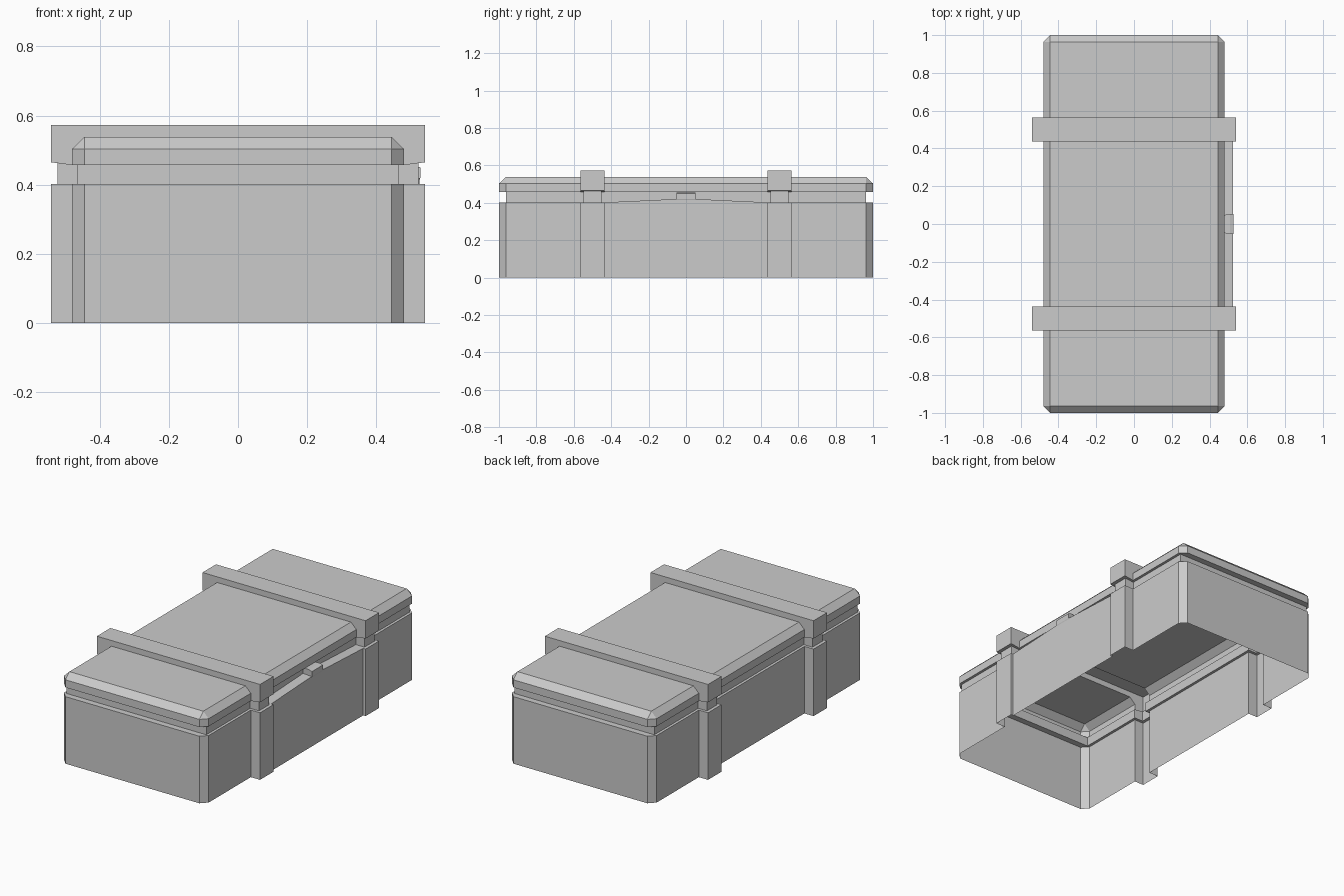
import bpy, bmesh

if "Cube" in bpy.data.objects:
    bpy.data.objects.remove(bpy.data.objects["Cube"])

# Half cross-sections (x, z) from the open bottom up to the lid top
PLAIN = [(.48, 0), (.48, .402), (.464, .402), (.464, .457), (.48, .457), (.48, .503), (.444, .538)]
STRAP_EDGE = [(.541, 0), (.541, .402), (.464, .402), (.464, .457), (.541, .465), (.541, .572), (.541, .572)]
STRAP_MID = [(.541, 0), (.541, .402), (.522, .402), (.522, .463), (.541, .465), (.541, .572), (.541, .572)]


def panel(z):
    """Right side between the straps: pushed-out wall with a rim at height z."""
    return [(.525, 0), (.525, z), (.464, z)] + PLAIN[3:]


def row(y, left, right):
    return ([(-x, y, z) for x, z in left] +
            [(x, y, z) for x, z in reversed(right)])


def end_row(s):
    """Chamfered end of the case; the groove stays set back."""
    xs = [.444, .444, .464, .464, .444, .444, .444]
    ys = [1, 1, .963, .963, 1, 1, .963]
    half = [(x, s * y, p[1]) for x, y, p in zip(xs, ys, PLAIN)]
    return [(-x, y, z) for x, y, z in half] + half[::-1]


def new_object(name, bm):
    bmesh.ops.remove_doubles(bm, verts=bm.verts, dist=1e-5)
    bmesh.ops.recalc_face_normals(bm, faces=bm.faces)
    mesh = bpy.data.meshes.new(name)
    bm.to_mesh(mesh)
    bm.free()
    ob = bpy.data.objects.new(name, mesh)
    bpy.context.collection.objects.link(ob)
    return ob


# Stations along y: end, strap, bulged panel, strap, end
def strap_rows(c, before, after):
    a, b = .064, .047
    return [row(c - a, PLAIN, before),
            row(c - a, STRAP_EDGE, STRAP_EDGE), row(c - b, STRAP_EDGE, STRAP_EDGE),
            row(c - b, STRAP_MID, STRAP_MID), row(c + b, STRAP_MID, STRAP_MID),
            row(c + b, STRAP_EDGE, STRAP_EDGE), row(c + a, STRAP_EDGE, STRAP_EDGE),
            row(c + a, PLAIN, after)]


rows = [end_row(-1), row(-.963, PLAIN, PLAIN)]
rows += strap_rows(-.5, PLAIN, panel(.402))
rows += [row(y, PLAIN, panel(.42)) for y in (-.05, .05)]
rows += strap_rows(.5, panel(.402), PLAIN)
rows += [row(.963, PLAIN, PLAIN), end_row(1)]

# Case shell: skin the stations, then close both ends
bm = bmesh.new()
grid = [[bm.verts.new(p) for p in r] for r in rows]
for r0, r1 in zip(grid, grid[1:]):
    for i in range(len(r0) - 1):
        bm.faces.new((r0[i], r0[i + 1], r1[i + 1], r1[i]))
for r in (grid[0], grid[-1]):
    for i in range(6):
        bm.faces.new((r[i], r[i + 1], r[12 - i], r[13 - i]))
new_object("case_shell", bm)

# Latch on the right side, bridging body rim and lid
bm = bmesh.new()
profile = [(.464, .42), (.522, .405), (.527, .42), (.527, .45), (.507, .456), (.464, .456)]
sides = [[bm.verts.new((x, s * (.046 if x < .5 else .052), z)) for x, z in profile] for s in (-1, 1)]
for side in sides:
    bm.faces.new(side)
for i in range(len(profile)):
    j = (i + 1) % len(profile)
    bm.faces.new((sides[0][i], sides[0][j], sides[1][j], sides[1][i]))
new_object("latch", bm)
